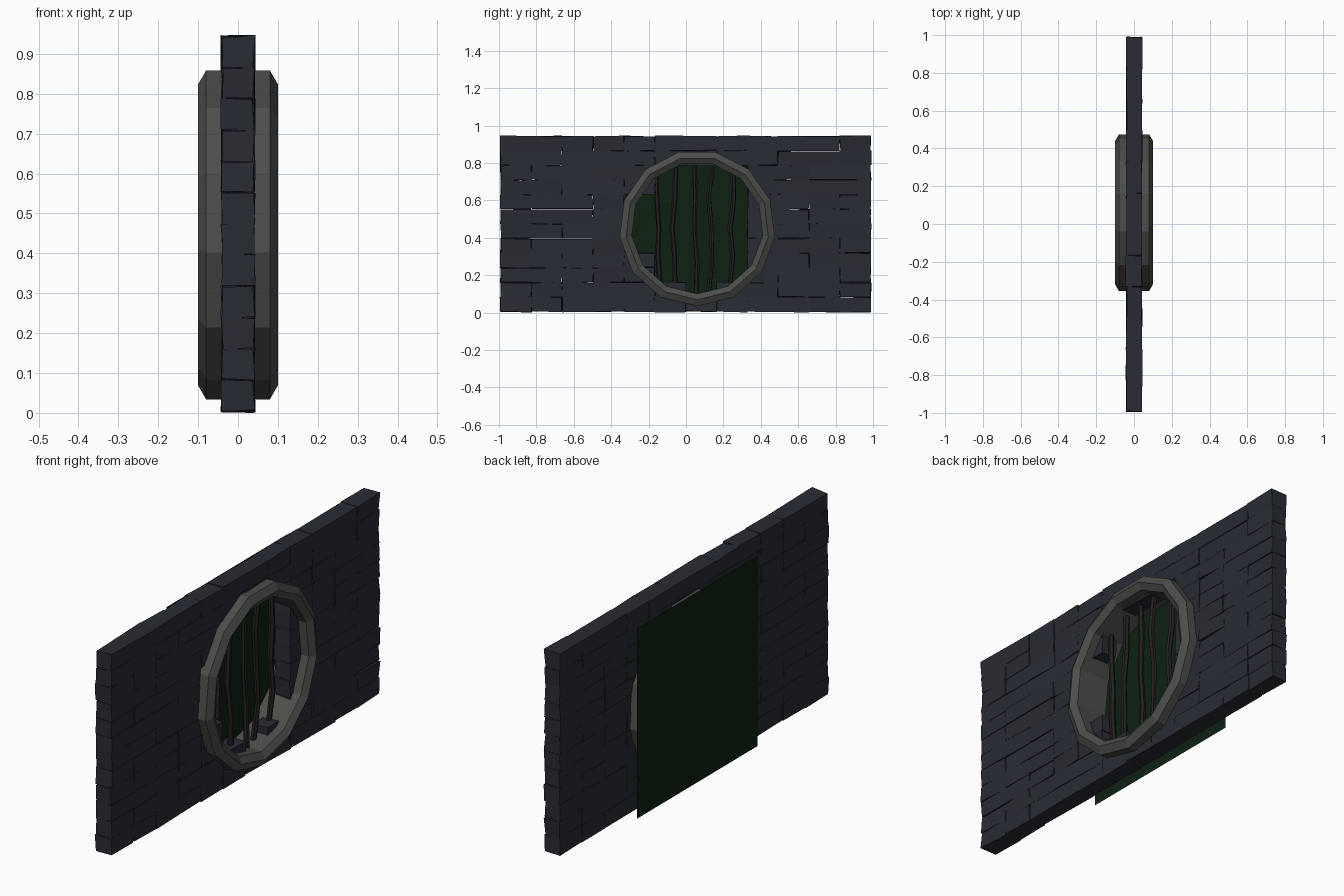
import bpy, bmesh, math, random
from mathutils import Vector

if "Cube" in bpy.data.objects:
    bpy.data.objects.remove(bpy.data.objects["Cube"])

random.seed(4)
CY, CZ = 0.06, 0.452      # centre of the round opening


def material(name, rgb):
    m = bpy.data.materials.new(name)
    m.diffuse_color = (*rgb, 1)
    m.use_nodes = True
    m.node_tree.nodes["Principled BSDF"].inputs["Base Color"].default_value = m.diffuse_color
    return m


def finish(bm, name, mat):
    bmesh.ops.recalc_face_normals(bm, faces=bm.faces)
    me = bpy.data.meshes.new(name)
    bm.to_mesh(me)
    bm.free()
    ob = bpy.data.objects.new(name, me)
    bpy.context.collection.objects.link(ob)
    me.materials.append(mat)
    return ob


slate = material("slate", (0.022, 0.025, 0.034))
stone = material("stone", (0.075, 0.075, 0.07))
iron = material("iron", (0.018, 0.015, 0.016))
slime = material("slime", (0.004, 0.016, 0.006))

# Brick wall: 12 x 12 cells, with a stepped hole (row -> first and end column)
CELL, ROW, Y0, Z0 = 0.165, 0.0783, -0.992, 0.004
HOLE = {1: (6, 7), 2: (5, 8), 3: (5, 8), 4: (4, 8), 5: (4, 8), 6: (4, 8),
        7: (4, 8), 8: (5, 8), 9: (5, 8)}
bm = bmesh.new()


def brick(c0, c1, row):
    y0, y1 = Y0 + c0 * CELL, Y0 + c1 * CELL
    z0 = Z0 + row * ROW
    vs = bmesh.ops.create_cube(bm, size=1)["verts"]
    for v in vs:
        v.co = Vector((v.co.x * 0.08,
                       (y0 + y1) / 2 + v.co.y * (y1 - y0),
                       z0 + ROW / 2 + v.co.z * ROW))
        v.co += Vector([random.uniform(-0.004, 0.004) for _ in range(3)])


for row in range(12):
    a, b = HOLE.get(row, (12, 12))
    for start, end in ((0, a), (b, 12)):
        c = start
        while c < end:
            n = min(random.choice((1, 1, 2)), end - c)
            brick(c, c + n, row)
            c += n
finish(bm, "brick_wall", slate)

# Thirteen-sided stone ring with a chamfered section (x, radius)
section = [(-0.08, 0.418), (0.08, 0.418), (0.1, 0.383),
           (0.08, 0.352), (-0.08, 0.352), (-0.1, 0.383)]
SIDES = 13
bm = bmesh.new()
loops = []
for k in range(SIDES):
    t = -math.pi / 2 + 2 * math.pi * k / SIDES
    loops.append([bm.verts.new((x, CY + r * math.cos(t), CZ + r * math.sin(t)))
                  for x, r in section])
for k in range(SIDES):
    p, q = loops[k], loops[(k + 1) % SIDES]
    for i in range(len(section)):
        j = (i + 1) % len(section)
        bm.faces.new((p[i], p[j], q[j], q[i]))
finish(bm, "drain_ring", stone)

# Bent iron bars, y positions from top to bottom
bars = [(-0.16, -0.155, -0.145, -0.15, -0.14),
        (-0.055, -0.06, -0.075, -0.06, -0.06),
        (0.045, 0.05, 0.045, 0.06, 0.055),
        (0.145, 0.12, 0.135, 0.14, 0.12),
        (0.25, 0.255, 0.235, 0.25, 0.235)]
for n, ys in enumerate(bars):
    half = math.sqrt(0.352 ** 2 - (ys[2] - CY) ** 2)
    cu = bpy.data.curves.new("iron_bar", "CURVE")
    cu.dimensions = "3D"
    cu.bevel_depth, cu.bevel_resolution, cu.use_fill_caps = 0.013, 1, True
    sp = cu.splines.new("POLY")
    sp.points.add(len(ys) - 1)
    for i, y in enumerate(ys):
        sp.points[i].co = (random.uniform(-0.006, 0.006), y,
                           CZ + half * (1 - i / 2), 1)
        sp.points[i].radius = random.uniform(0.9, 1.1)
    sp.use_smooth = False
    cu.materials.append(iron)
    ob = bpy.data.objects.new(f"iron_bar_{n + 1}", cu)
    bpy.context.collection.objects.link(ob)

# Dark green backing panel behind the opening
bm = bmesh.new()
h = 0.445
bm.faces.new([bm.verts.new((-0.1, CY + sy * h, CZ + sz * h))
              for sy, sz in ((-1, -1), (1, -1), (1, 1), (-1, 1))])
finish(bm, "back_panel", slime)
